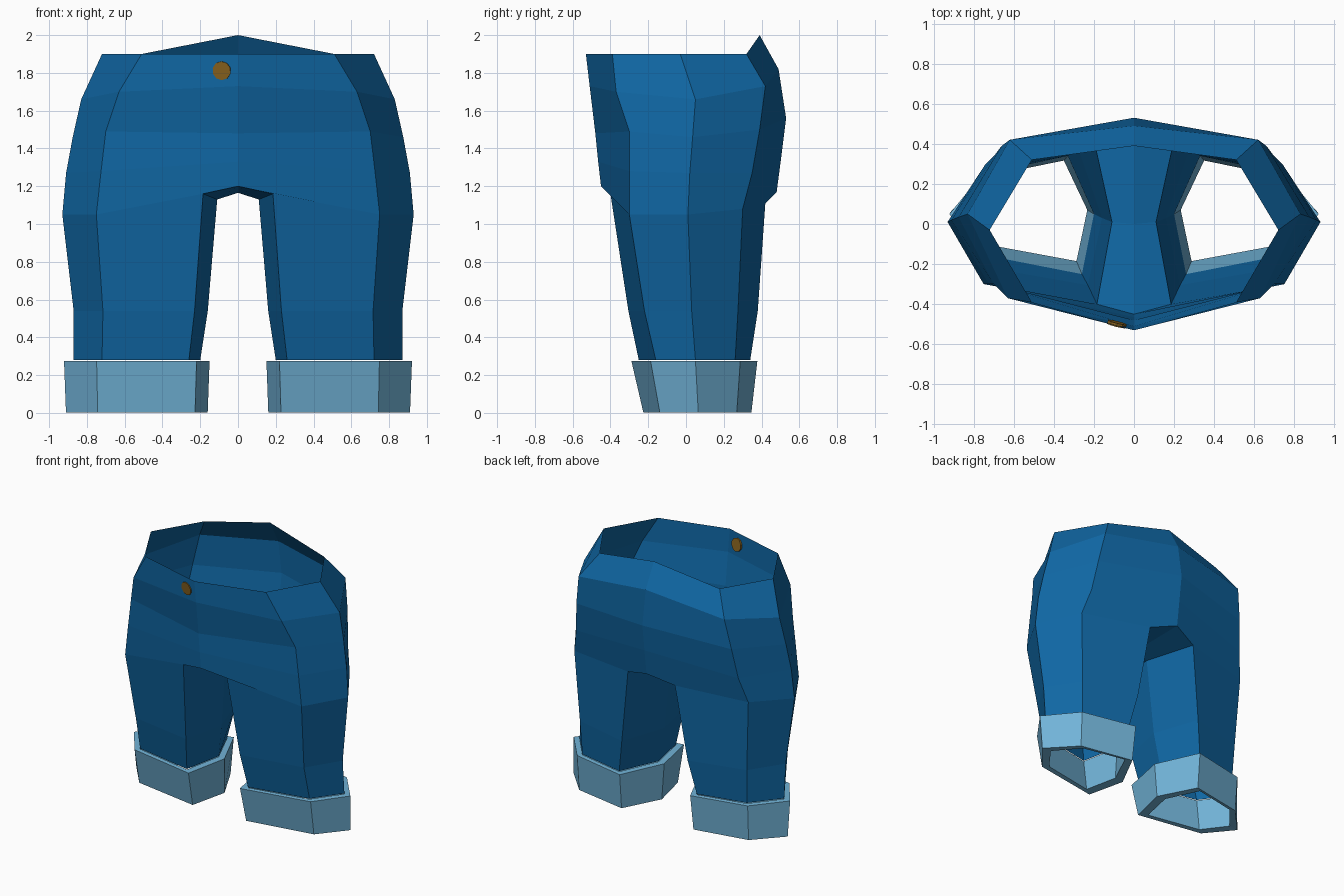
import bpy, bmesh
from mathutils import Vector

if "Cube" in bpy.data.objects:
    bpy.data.objects.remove(bpy.data.objects["Cube"])


def material(name, rgb):
    m = bpy.data.materials.new(name)
    m.diffuse_color = (*rgb, 1)
    m.use_nodes = True
    m.node_tree.nodes["Principled BSDF"].inputs["Base Color"].default_value = m.diffuse_color
    return m


denim = material("denim blue", (0.005, 0.135, 0.37))
light = material("light cuff blue", (0.165, 0.45, 0.68))
brass = material("brown brass", (0.25, 0.125, 0.014))


def finish(bm, name, mat, mirror=True):
    me = bpy.data.meshes.new(name)
    bm.to_mesh(me)
    bm.free()
    me.materials.append(mat)
    ob = bpy.data.objects.new(name, me)
    bpy.context.collection.objects.link(ob)
    if mirror:
        mod = ob.modifiers.new("mirror", 'MIRROR')
        mod.use_axis = (True, False, False)
        mod.use_clip = True
    return ob


def ring(bm, pts):
    return [bm.verts.new(p) for p in pts]


def bridge(bm, up, lo, closed):
    n = len(up)
    for i in range(n if closed else n - 1):
        j = (i + 1) % n
        bm.faces.new((up[i], lo[i], lo[j], up[j]))


# half rings of the hips: front centre, front corner, side, back corner, back centre
hips = [
    [(0, -.53, 1.9), (.51, -.39, 1.9), (.72, -.03, 1.9), (.51, .32, 1.9), (0, .39, 2.0)],
    [(0, -.51, 1.73), (.63, -.37, 1.70), (.83, .05, 1.66), (.62, .42, 1.73), (0, .49, 1.82)],
    [(0, -.48, 1.48), (.70, -.30, 1.49), (.875, .035, 1.46), (.66, .39, 1.5), (0, .53, 1.56)],
    [(0, -.465, 1.33), (.725, -.30, 1.28), (.91, .02, 1.27), (.69, .35, 1.27), (0, .505, 1.36)],
]
# leg rings: front inner, front outer, side, back outer, back inner, inner side
thigh = [(.185, -.40, 1.16), (.75, -.30, 1.05), (.93, .01, 1.05),
         (.74, .30, 1.08), (.20, .42, 1.11), (.11, .01, 1.13)]
knee = [(.23, -.305, .54), (.715, -.22, .54), (.87, .03, .54),
        (.71, .275, .54), (.28, .38, .54), (.16, .03, .54)]
hem = [(.26, -.25, .28), (.72, -.16, .28), (.87, .05, .28),
       (.70, .26, .28), (.33, .34, .28), (.20, .05, .28)]

# trousers
bm = bmesh.new()
hr = [ring(bm, r) for r in hips]
for a, b in zip(hr, hr[1:]):
    bridge(bm, a, b, False)
legs = [ring(bm, r) for r in (thigh, knee, hem)]
for a, b in zip(legs, legs[1:]):
    bridge(bm, a, b, True)
fi, fo, s, bo, bi, inn = legs[0]
f, mid, b = ring(bm, [(0, -.45, 1.2), (0, .0, 1.165), (0, .48, 1.17)])
h = hr[-1]
bm.faces.new((h[0], f, fi, fo, h[1]))
bm.faces.new((h[1], fo, s, h[2]))
bm.faces.new((h[2], s, bo, h[3]))
bm.faces.new((h[3], bo, bi, b, h[4]))
# crotch
bm.faces.new((f, mid, inn, fi))
bm.faces.new((b, bi, inn, mid))
finish(bm, "trousers", denim)


# turned-up cuffs, scaled from the hem ring
def scaled(sx, sy, dy, z):
    return [(.53 + (x - .53) * sx, .05 + dy + (y - .05) * sy, z) for x, y, _ in hem]


bm = bmesh.new()
loops = [ring(bm, scaled(*a)) for a in
         [(1, 1, 0, .276), (1.15, 1.13, 0, .274), (1.12, .97, .015, .003), (.9, .85, .02, .006)]]
for k in range(4):
    bridge(bm, loops[k], loops[(k + 1) % 4], True)
finish(bm, "cuffs", light)

# waist button, lying in the front wall
bm = bmesh.new()
bmesh.ops.create_cone(bm, cap_ends=True, segments=10, radius1=.05, radius2=.05, depth=.018)
button = finish(bm, "button", brass, False)
button.location = (-.085, -.499, 1.812)
button.rotation_euler = Vector((-.25, -1, -.12)).to_track_quat('Z', 'Y').to_euler()
